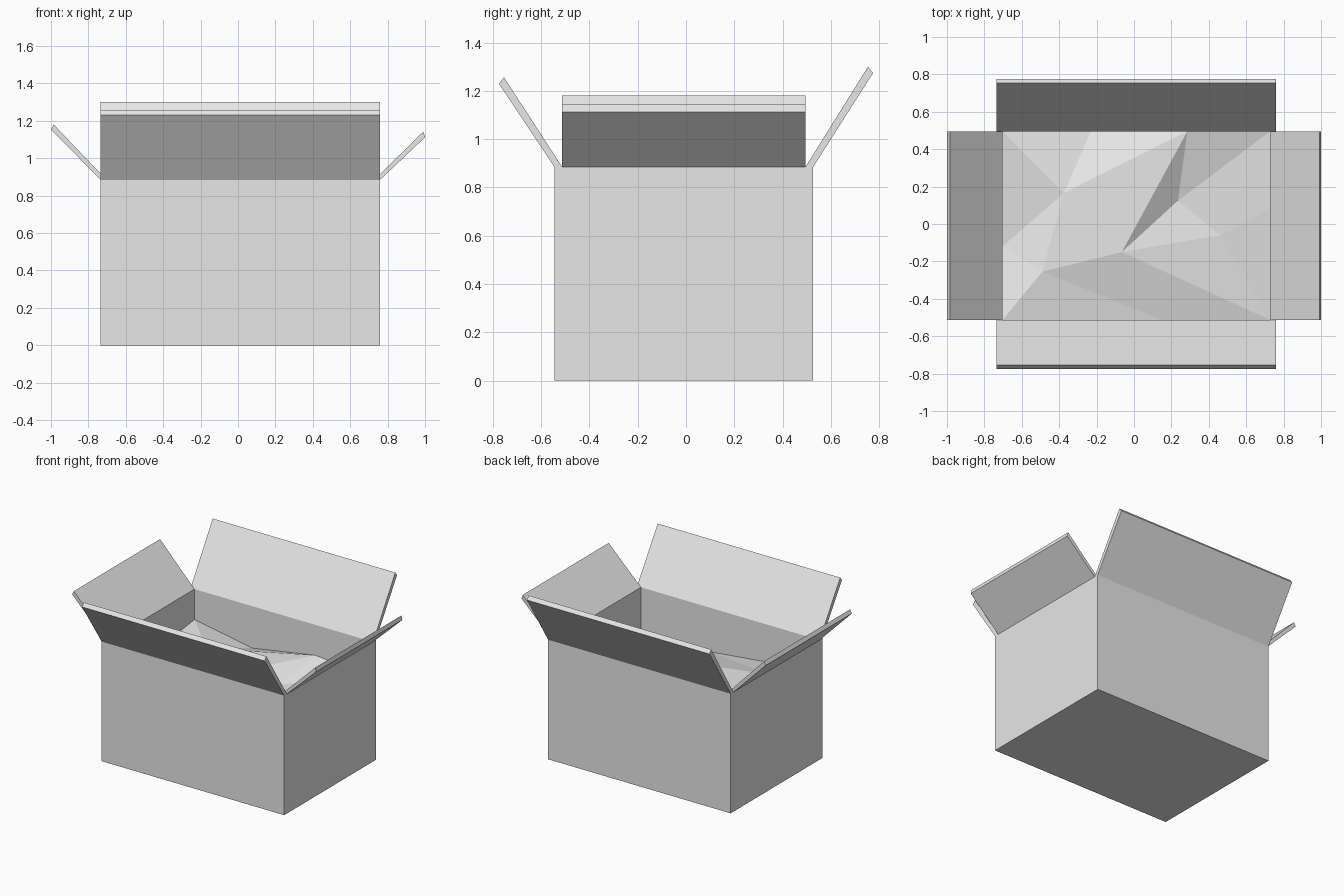
import bpy, bmesh
from mathutils import Vector

if "Cube" in bpy.data.objects:
    bpy.data.objects.remove(bpy.data.objects["Cube"], do_unlink=True)

# Single plain card colour
card = bpy.data.materials.new("light_grey_card")
card.use_nodes = True
grey = (0.8, 0.8, 0.8, 1)
card.diffuse_color = grey
card.node_tree.nodes["Principled BSDF"].inputs["Base Color"].default_value = grey

LEFT, RIGHT, FRONT, BACK = -0.735, 0.76, -0.545, 0.527
RIM, WALL = 0.885, 0.032
IN_L, IN_R, IN_F, IN_B = LEFT + WALL, RIGHT - WALL, FRONT + WALL, BACK - WALL


def finish(bm, name):
    bmesh.ops.recalc_face_normals(bm, faces=bm.faces)
    mesh = bpy.data.meshes.new(name)
    bm.to_mesh(mesh)
    bm.free()
    mesh.materials.append(card)
    obj = bpy.data.objects.new(name, mesh)
    bpy.context.collection.objects.link(obj)
    return obj


def make_box():
    """Open box: block whose top is inset and pushed down to the floor."""
    bm = bmesh.new()
    bmesh.ops.create_cube(bm, size=1)
    bmesh.ops.scale(bm, vec=(RIGHT - LEFT, BACK - FRONT, RIM), verts=bm.verts)
    bmesh.ops.translate(bm, verts=bm.verts,
                        vec=((LEFT + RIGHT) / 2, (FRONT + BACK) / 2, RIM / 2))
    top = max(bm.faces, key=lambda f: f.calc_center_median().z)
    bmesh.ops.inset_region(bm, faces=[top], thickness=WALL, use_even_offset=True)
    result = bmesh.ops.extrude_discrete_faces(bm, faces=[top])
    floor = result["faces"][0]
    bmesh.ops.translate(bm, verts=floor.verts, vec=(0, 0, WALL - RIM))
    # join the floor to the rim
    rim_edges = [e for e in bm.edges if e.is_boundary]
    if rim_edges:
        bmesh.ops.bridge_loops(bm, edges=rim_edges)
    finish(bm, "box_body")


def make_flap(name, profile, axis, start, end):
    """Extrude a flap cross-section of (across, z) points along x or y."""
    bm = bmesh.new()
    along = Vector((1, 0, 0)) if axis == "x" else Vector((0, 1, 0))
    across = Vector((0, 1, 0)) if axis == "x" else Vector((1, 0, 0))
    verts = [bm.verts.new(along * start + across * a + Vector((0, 0, z)))
             for a, z in profile]
    face = bm.faces.new(verts)
    result = bmesh.ops.extrude_face_region(bm, geom=[face])
    moved = [v for v in result["geom"] if isinstance(v, bmesh.types.BMVert)]
    bmesh.ops.translate(bm, verts=moved, vec=along * (end - start))
    finish(bm, name)


make_box()

# Four splayed flaps: outer base, outer tip, inner tip, inner base
make_flap("front_flap", [(FRONT, RIM), (-0.775, 1.23), (-0.754, 1.256), (IN_F, RIM)],
          "x", LEFT, RIGHT)
make_flap("back_flap", [(BACK, RIM), (0.775, 1.274), (0.754, 1.3), (IN_B, RIM)],
          "x", LEFT, RIGHT)
make_flap("right_flap", [(LEFT, RIM), (-1.0, 1.153), (-0.985, 1.18), (IN_L, RIM)],
          "y", IN_F, IN_B)
make_flap("left_flap", [(RIGHT, RIM), (1.0, 1.112), (0.992, 1.143), (IN_R, RIM)],
          "y", IN_F, IN_B)

# Crumpled filling sheet inside the box
points = {
    "nw": (IN_L, IN_B, .66), "n1": (-.23, IN_B, .575), "n2": (.285, IN_B, .66),
    "ne": (IN_R, IN_B, .62), "e1": (IN_R, .08, .59), "se": (IN_R, IN_F, .52),
    "s1": (.15, IN_F, .56), "sw": (IN_L, IN_F, .65), "w1": (IN_L, -.12, .58),
    "a": (-.375, .165, .66), "b": (.235, .125, .57), "c": (-.065, -.15, .66),
    "d": (-.49, -.255, .665), "e": (.46, -.06, .57),
}
triangles = ("nw a n1,n1 a n2,a c n2,n2 c b,n2 b ne,b e ne,ne e e1,e se e1,"
             "b c e,c se e,c s1 se,d s1 c,d sw s1,w1 sw d,w1 d a,nw w1 a,d c a")
bm = bmesh.new()
verts = {key: bm.verts.new(co) for key, co in points.items()}
for tri in triangles.split(","):
    bm.faces.new([verts[k] for k in tri.split()])
for f in bm.faces:
    f.normal_update()
sheet = finish(bm, "crumpled_filling")
if sheet.data.polygons[0].normal.z < 0:
    sheet.data.flip_normals()
